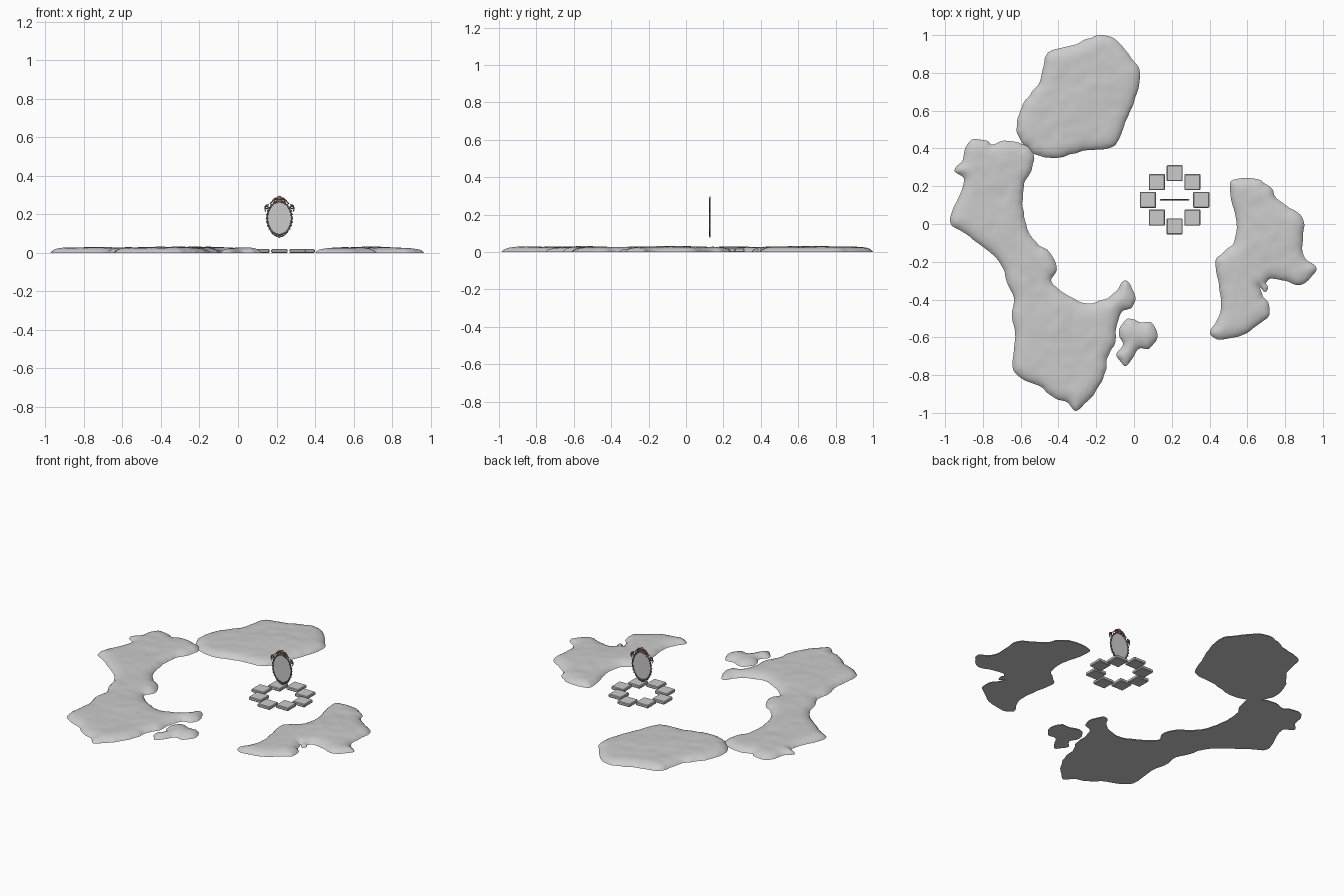
import bpy, bmesh, math
from mathutils import Vector, noise, kdtree
from mathutils.geometry import delaunay_2d_cdt

if "Cube" in bpy.data.objects:
    bpy.data.objects.remove(bpy.data.objects["Cube"])

north = [-.19,1, -.12,.99, -.07,.95, -.02,.89, .03,.81, .02,.71, -.01,.62, -.05,.53, -.08,.45, -.13,.40,
         -.26,.39, -.34,.365, -.43,.35, -.52,.37, -.57,.41, -.61,.46, -.62,.545, -.59,.63, -.55,.69,
         -.50,.75, -.48,.84, -.46,.90, -.39,.93, -.31,.95, -.25,.98]
west = [-.85,.45, -.78,.44, -.75,.42, -.69,.44, -.61,.43, -.56,.41, -.53,.37, -.54,.29, -.58,.21, -.59,.12,
        -.58,.04, -.56,-.04, -.50,-.11, -.43,-.17, -.41,-.24, -.44,-.30, -.39,-.35, -.31,-.40, -.24,-.42,
        -.16,-.40, -.10,-.36, -.06,-.31, -.04,-.30, -.01,-.34, .01,-.39, -.01,-.44, -.06,-.46, -.085,-.51,
        -.095,-.57, -.10,-.63, -.14,-.70, -.15,-.78, -.19,-.87, -.24,-.93, -.28,-.97, -.31,-.99, -.35,-.95,
        -.42,-.92, -.50,-.86, -.59,-.82, -.64,-.77, -.64,-.69, -.63,-.58, -.645,-.49, -.635,-.40, -.67,-.32,
        -.69,-.24, -.75,-.16, -.83,-.10, -.89,-.05, -.97,0, -.96,.08, -.92,.16, -.90,.24, -.95,.28,
        -.91,.34, -.89,.41]
islet = [-.05,-.51, 0,-.505, .03,-.52, .08,-.52, .12,-.56, .12,-.61, .08,-.66, .03,-.66, 0,-.70, -.04,-.75,
         -.07,-.73, -.095,-.69, -.06,-.64, -.08,-.58]
east = [.51,.22, .56,.24, .64,.24, .69,.22, .73,.185, .75,.14, .81,.095, .88,.05, .90,-.02, .89,-.12,
        .91,-.185, .965,-.23, .94,-.28, .88,-.32, .80,-.30, .73,-.29, .70,-.31, .715,-.34, .69,-.36, .665,-.33,
        .68,-.38, .71,-.42, .71,-.49, .66,-.53, .59,-.58, .48,-.61, .42,-.60, .40,-.57, .44,-.51, .46,-.44,
        .45,-.32, .43,-.20, .47,-.15, .52,-.11, .545,0, .52,.11, .51,.16]


def smooth_outline(flat, steps=6):
    """Closed Catmull-Rom through the points, with a little coastline wobble."""
    p = [Vector(flat[i:i + 2]) for i in range(0, len(flat), 2)]
    out, n = [], len(p)
    for i in range(n):
        a, b, c, d = p[i - 1], p[i], p[(i + 1) % n], p[(i + 2) % n]
        for s in range(steps):
            t = s / steps
            v = .5 * (2 * b + (c - a) * t + (2 * a - 5 * b + 4 * c - d) * t * t + (3 * b - a - 3 * c + d) * t ** 3)
            w = noise.noise_vector(Vector((v.x, v.y, 0)) * 22)
            out.append(v + Vector((w.x, w.y)) * .006)
    return out


def island(name, flat):
    """Low swollen land mass: flat underside, rounded shore, bumpy top."""
    rim = smooth_outline(flat)
    n = len(rim)
    loop = [(i, (i + 1) % n) for i in range(n)]
    tree = kdtree.KDTree(n * 4)
    for i in range(n):
        for k in range(4):
            tree.insert(rim[i].lerp(rim[(i + 1) % n], k / 4).to_3d(), i * 4 + k)
    tree.balance()
    xs, ys = [v.x for v in rim], [v.y for v in rim]
    pts, step = list(rim), .013
    for i in range(int((max(xs) - min(xs)) / step) + 1):
        for j in range(int((max(ys) - min(ys)) / step) + 1):
            q = Vector((min(xs) + (i + .5 * (j % 2)) * step, min(ys) + j * step))
            if tree.find(q.to_3d())[2] > .006:
                pts.append(q)
    bm = bmesh.new()

    def sheet(points, height, up):
        verts, _, faces = delaunay_2d_cdt(points, loop, [], 1, 1e-6)[:3]
        bv = [bm.verts.new((v.x, v.y, height(v))) for v in verts]
        for f in faces:
            face = bm.faces.new([bv[k] for k in f])
            face.normal_update()
            face.smooth = True
            if (face.normal.z > 0) != up:
                face.normal_flip()

    def height(v):
        d = tree.find(v.to_3d())[2]
        if d < 1e-4:
            return 0
        q = Vector((v.x, v.y, 0))
        bump = .004 * noise.noise(q * 5) + .0025 * noise.noise(q * 17)
        e = min(1, d / .07)
        return .026 * (1 - (1 - e) ** 2) ** .6 + e * bump + .004 * min(1, d / .2)

    sheet(pts, height, True)
    sheet(rim, lambda v: 0, False)
    me = bpy.data.meshes.new(name)
    bm.to_mesh(me)
    bm.free()
    bpy.context.collection.objects.link(bpy.data.objects.new(name, me))


for nm, data in (("north_land", north), ("west_land", west), ("islet", islet), ("east_land", east)):
    island(nm, data)

# ring of eight stepping blocks
CX, CY = .215, .128
for i in range(8):
    a = i * math.pi / 4
    r = .141 if i % 2 == 0 else .133
    bpy.ops.mesh.primitive_cube_add(size=1, location=(CX + r * math.cos(a), CY + r * math.sin(a), .01))
    o = bpy.context.object
    o.name = f"stone_block_{i + 1}"
    o.scale = (.085, .085, .02)
    bpy.ops.object.transform_apply(location=False, rotation=False)
    b = o.modifiers.new("bevel", 'BEVEL')
    b.width, b.segments = .004, 1


# floating oval mirror
def material(name, col):
    m = bpy.data.materials.new(name)
    m.diffuse_color = (*col, 1)
    m.use_nodes = True
    m.node_tree.nodes["Principled BSDF"].inputs["Base Color"].default_value = m.diffuse_color
    return m


brown = material("carved_wood", (.27, .13, .1))
dark = material("dark_frame", (.2, .17, .16))
CZ = .18


def tube(name, pts, depth, mat, cyclic=False, taper=0):
    cu = bpy.data.curves.new(name, 'CURVE')
    cu.dimensions, cu.bevel_depth, cu.bevel_resolution, cu.use_fill_caps = '3D', depth, 2, True
    sp = cu.splines.new('POLY')
    sp.points.add(len(pts) - 1)
    for i, (x, z) in enumerate(pts):
        sp.points[i].co = (CX + x, CY, CZ + z, 1)
        sp.points[i].radius = 1 - taper * i / len(pts)
    sp.use_cyclic_u = cyclic
    o = bpy.data.objects.new(name, cu)
    bpy.context.collection.objects.link(o)
    cu.materials.append(mat)
    bpy.ops.object.select_all(action='DESELECT')
    o.select_set(True)
    bpy.context.view_layer.objects.active = o
    bpy.ops.object.convert(target='MESH')
    bpy.ops.object.shade_smooth()


def bead(name, x, z, sx, sz, mat, sy=.004):
    bpy.ops.mesh.primitive_uv_sphere_add(segments=12, ring_count=8, location=(CX + x, CY, CZ + z))
    o = bpy.context.object
    o.name, o.scale = name, (sx, sy, sz)
    o.data.materials.append(mat)
    bpy.ops.object.shade_smooth()


def oval(rx, rz, n=64):
    return [(rx * math.cos(2 * math.pi * i / n), rz * math.sin(2 * math.pi * i / n)) for i in range(n)]


def scroll(cx, cz, r, start, turns, n=28):
    return [(cx + r * (1 - .8 * i / n) * math.cos(start + turns * 2 * math.pi * i / n),
             cz + r * (1 - .8 * i / n) * math.sin(start + turns * 2 * math.pi * i / n)) for i in range(n)]


# glass and frame
bpy.ops.mesh.primitive_cylinder_add(vertices=64, radius=1, depth=1, location=(CX, CY, CZ), rotation=(math.pi / 2, 0, 0))
glass = bpy.context.object
glass.name, glass.scale = "mirror_glass", (.061, .083, .003)
bpy.ops.object.shade_smooth_by_angle()
tube("frame_oval", oval(.063, .085), .0042, dark, True)
for i, (x, z) in enumerate(oval(.067, .089, 28)):
    bead(f"frame_bead_{i + 1}", x, z, .0045, .0045, brown if i % 4 == 0 else dark)

# crest, side and foot carvings, mirrored left and right
for s, side in ((1, "right"), (-1, "left")):
    def mir(pts):
        return [(s * x, z) for x, z in pts]
    tube(f"crest_scroll_{side}", mir(scroll(.018, .092, .013, 2.4, -1.4)), .0042, brown, taper=.4)
    tube(f"crest_arm_{side}", mir([(.006, .106), (.018, .103), (.032, .094), (.04, .083), (.05, .076)]), .004, brown, taper=.3)
    tube(f"side_scroll_{side}", mir(scroll(.064, .057, .011, 1.6, -1.3)), .0038, brown, taper=.4)
    tube(f"side_leaf_{side}", mir([(.055, .07), (.067, .066), (.075, .056), (.076, .044), (.07, .034)]), .0035, brown, taper=.5)
    tube(f"foot_scroll_{side}", mir(scroll(.012, -.089, .008, .8, 1.3)), .003, brown, taper=.4)
    tube(f"foot_leaf_{side}", mir([(.008, -.096), (.022, -.09), (.036, -.079), (.046, -.068)]), .003, dark, taper=.4)
bead("crest_shell", 0, .105, .012, .012, brown)
bead("crest_base", 0, .09, .016, .008, brown)
bead("foot_drop", 0, -.095, .008, .007, brown)
